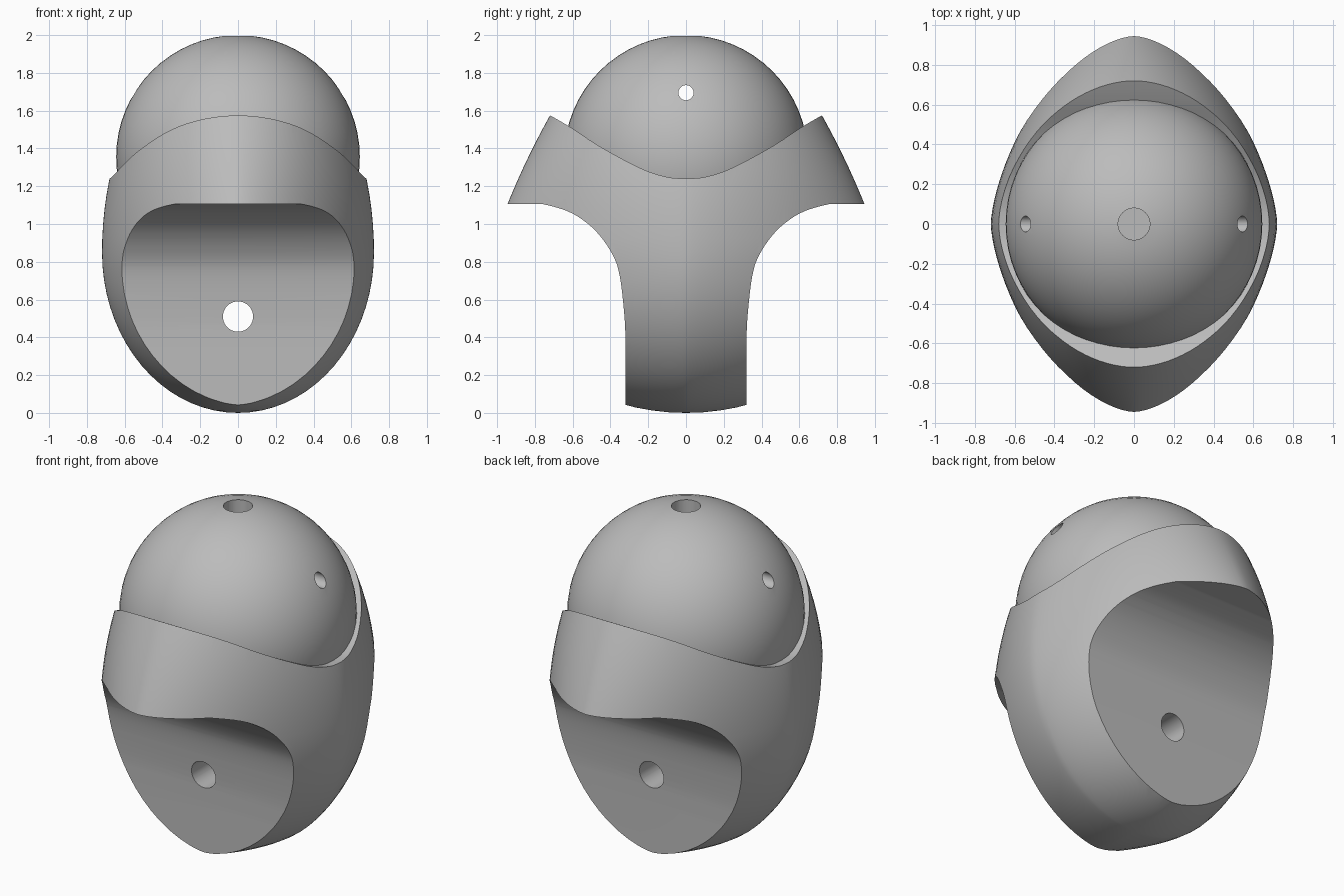
import bpy, bmesh, math
from mathutils import Vector, Matrix

old = bpy.data.objects.get("Cube")
if old:
    bpy.data.objects.remove(old, do_unlink=True)

BALL_Z, BALL_R = 1.355, 0.645

grey = bpy.data.materials.new("plain_grey")
grey.use_nodes = True
grey.diffuse_color = (0.5, 0.5, 0.5, 1)
grey.node_tree.nodes["Principled BSDF"].inputs["Base Color"].default_value = (0.5, 0.5, 0.5, 1)


def make_object(name, bm):
    bmesh.ops.recalc_face_normals(bm, faces=bm.faces)
    mesh = bpy.data.meshes.new(name)
    bm.to_mesh(mesh)
    bm.free()
    mesh.materials.append(grey)
    obj = bpy.data.objects.new(name, mesh)
    bpy.context.collection.objects.link(obj)
    return obj


def boolean(obj, cutter, operation):
    mod = obj.modifiers.new(operation.lower(), "BOOLEAN")
    mod.operation, mod.solver, mod.object = operation, "EXACT", cutter
    bpy.context.view_layer.objects.active = obj
    bpy.ops.object.modifier_apply(modifier=mod.name)
    bpy.data.objects.remove(cutter, do_unlink=True)


def drill(obj, centre, axis, radius, length):
    bm = bmesh.new()
    turn = Vector((0, 0, 1)).rotation_difference(Vector(axis)).to_matrix().to_4x4()
    bmesh.ops.create_cone(bm, cap_ends=True, segments=40, radius1=radius, radius2=radius,
                          depth=length, matrix=Matrix.Translation(centre) @ turn)
    cutter = make_object("drill", bm)
    cutter.hide_render = True
    boolean(obj, cutter, "DIFFERENCE")


def smooth_curve(points, steps=5):
    # Catmull-Rom curve through the points
    p = [Vector(q) for q in points]
    p = [2 * p[0] - p[1]] + p + [2 * p[-1] - p[-2]]
    out = []
    for a, b, c, d in zip(p, p[1:], p[2:], p[3:]):
        for i in range(steps):
            t = i / steps
            out.append(0.5 * (2 * b + (c - a) * t + (2 * a - 5 * b + 4 * c - d) * t ** 2
                              + (3 * b - a - 3 * c + d) * t ** 3))
    return out + [p[-2]]


# Holder: lens-shaped rings stacked into a rounded shell
def ring(z):
    if z < 0.85:
        swell = math.sqrt(1 - ((0.85 - z) / 0.85) ** 2)
        a, b = 0.72 * swell, 1.036 * swell
    else:
        a = 0.72 * math.sqrt(1 - ((z - 0.85) / 1.19) ** 2)
        b = 0.945 - 0.4 * (z - 1.105) - 0.167 * (z - 1.105) ** 2
    n = 1.5 + 0.4 * min(1, max(0, (z - 0.75) / 0.85)) ** 1.2
    pts = []
    for i in range(96):
        t = math.tau * i / 96
        c, s = math.cos(t), math.sin(t)
        pts.append((a * math.copysign(abs(c) ** (2 / n), c),
                    b * math.copysign(abs(s) ** (2 / n), s), z))
    return pts


heights = [0.85 * (1 - math.cos(math.pi / 2 * i / 18)) for i in range(1, 19)]
heights += [0.85 + 0.075 * i for i in range(1, 13)]
bm = bmesh.new()
rings = [[bm.verts.new(p) for p in ring(z)] for z in heights]
pole = bm.verts.new((0, 0, 0))
for i in range(96):
    j = (i + 1) % 96
    bm.faces.new((pole, rings[0][j], rings[0][i]))
    for low, high in zip(rings, rings[1:]):
        bm.faces.new((low[i], low[j], high[j], high[i]))
bm.faces.new(rings[-1])
holder = make_object("holder", bm)

# Side profile that trims the shell: narrow stem, flared lips, dipped rim
under = smooth_curve([(0.32, 0.35), (0.325, 0.5), (0.35, 0.72), (0.39, 0.84), (0.48, 0.965),
                      (0.6, 1.055), (0.735, 1.1), (0.82, 1.105), (1.2, 1.105)])
rim = smooth_curve([(1.2, 1.82), (0.9, 1.67), (0.72, 1.575), (0.6, 1.505), (0.455, 1.41),
                    (0.24, 1.295), (0.1, 1.249), (0, 1.24)])
half = [Vector((0.32, -0.1))] + under + rim
outline = half + [Vector((-p.x, p.y)) for p in reversed(half[:-1])]
bm = bmesh.new()
face = bm.faces.new([bm.verts.new((-1, p.x, p.y)) for p in outline])
extruded = bmesh.ops.extrude_face_region(bm, geom=[face])["geom"]
bmesh.ops.translate(bm, vec=(2, 0, 0),
                    verts=[g for g in extruded if isinstance(g, bmesh.types.BMVert)])
trimmer = make_object("side_profile", bm)
trimmer.hide_render = True
boolean(holder, trimmer, "INTERSECT")
drill(holder, (0, 0, 0.51), (0, 1, 0), 0.08, 2)

# Ball seated in the holder, trimmed flat where it is buried
bm = bmesh.new()
bmesh.ops.create_uvsphere(bm, u_segments=64, v_segments=32, radius=BALL_R,
                          matrix=Matrix.Translation((0, 0, BALL_Z)))
cut = bmesh.ops.bisect_plane(bm, geom=bm.verts[:] + bm.edges[:] + bm.faces[:],
                             plane_co=(0, 0, 1.15), plane_no=(0, 0, 1), clear_inner=True)
bmesh.ops.edgeloop_fill(bm, edges=[g for g in cut["geom_cut"]
                                   if isinstance(g, bmesh.types.BMEdge)])
ball = make_object("ball", bm)
drill(ball, (0, 0, 1.8), (0, 0, 1), 0.08, 1)
drill(ball, (0, 0, 1.695), (1, 0, 0), 0.04, 2)

# Smooth shading with sharp cut edges
for obj in (holder, ball):
    bpy.ops.object.select_all(action="DESELECT")
    obj.select_set(True)
    bpy.context.view_layer.objects.active = obj
    bpy.ops.object.shade_smooth_by_angle(angle=math.radians(30))
